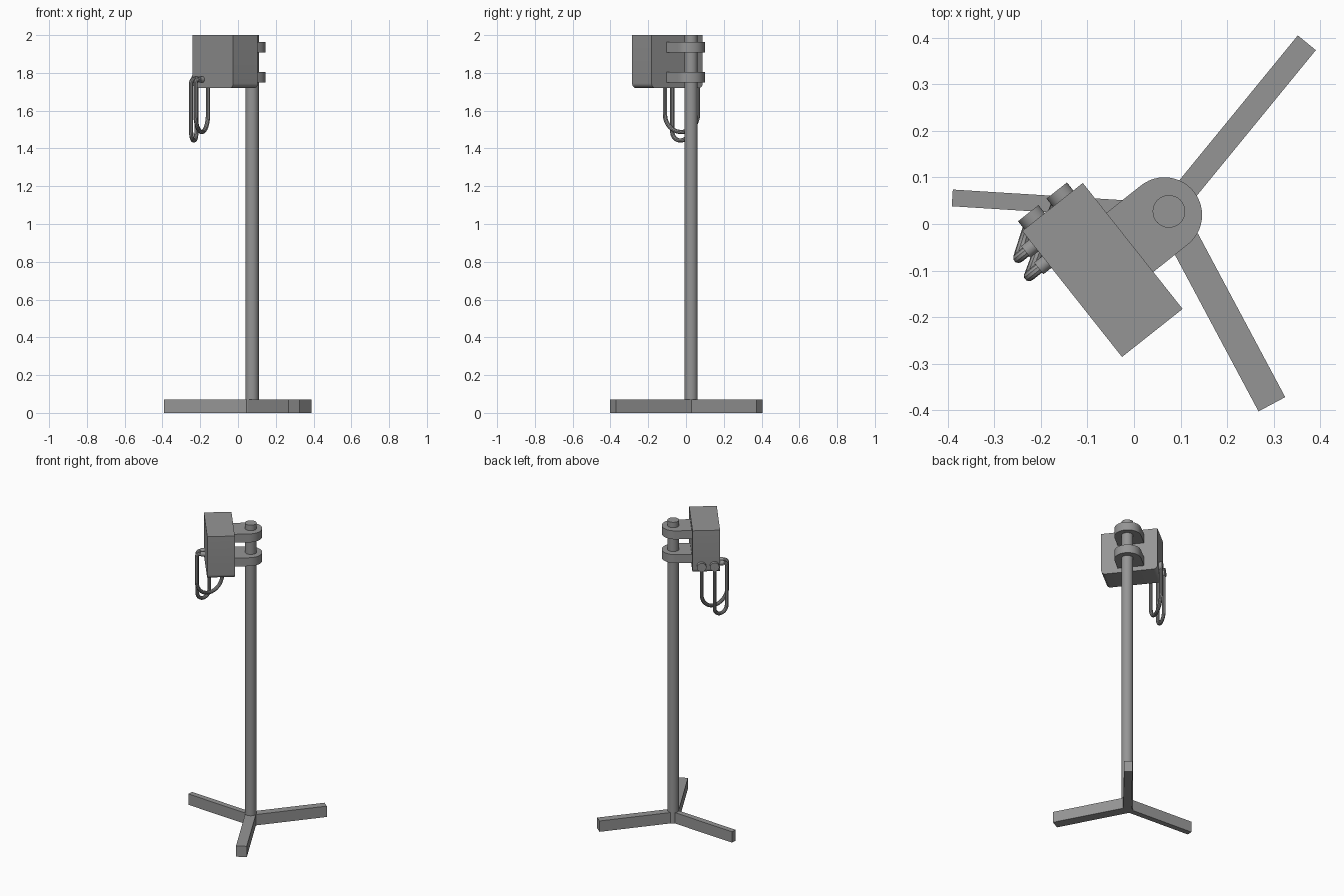
import bpy, bmesh, math
from mathutils import Vector, Matrix

if "Cube" in bpy.data.objects:
    bpy.data.objects.remove(bpy.data.objects["Cube"])

grey = bpy.data.materials.new("mid_grey")
grey.use_nodes = True
grey.diffuse_color = (0.3, 0.3, 0.3, 1)
grey.node_tree.nodes["Principled BSDF"].inputs["Base Color"].default_value = (0.3, 0.3, 0.3, 1)

POLE = Vector((0.075, 0.027, 0))
CORNER = Vector((-0.24, -0.015, 0))       # rear outer corner of the housing
ANGLE = math.atan2(0.103, 0.13)
S = Vector((math.cos(ANGLE), math.sin(ANGLE), 0))    # across the housing, towards the pole
L = Vector((S.y, -S.x, 0))                           # along the housing
UP = Vector((0, 0, 1))


def finish(obj, smooth=True):
    obj.data.materials.clear()
    obj.data.materials.append(grey)
    bpy.ops.object.select_all(action='DESELECT')
    obj.select_set(True)
    bpy.context.view_layer.objects.active = obj
    if smooth:
        bpy.ops.object.shade_smooth_by_angle(angle=math.radians(35))
    return obj


def prism(name, outline, offset, smooth=True):
    """Extrude a closed outline of points along an offset."""
    bm = bmesh.new()
    face = bm.faces.new([bm.verts.new(p) for p in outline])
    new = bmesh.ops.extrude_face_region(bm, geom=[face])["geom"]
    bmesh.ops.translate(bm, vec=offset, verts=[v for v in new if isinstance(v, bmesh.types.BMVert)])
    bmesh.ops.recalc_face_normals(bm, faces=bm.faces)
    mesh = bpy.data.meshes.new(name)
    bm.to_mesh(mesh)
    bm.free()
    obj = bpy.data.objects.new(name, mesh)
    bpy.context.collection.objects.link(obj)
    return finish(obj, smooth)


def rod(name, start, end, radius, sides=32):
    axis = end - start
    bpy.ops.mesh.primitive_cylinder_add(vertices=sides, radius=radius, depth=axis.length,
                                        location=(start + end) / 2,
                                        rotation=axis.to_track_quat('Z', 'Y').to_euler())
    obj = bpy.context.object
    obj.name = name
    return finish(obj)


def arc(centre, u, v, start, end, steps):
    return [centre + u * math.cos(a) + v * math.sin(a)
            for a in (math.radians(start + (end - start) * i / steps) for i in range(steps + 1))]


# Pole
rod("pole", POLE, POLE + UP * 2, 0.035)

# Three flat feet spreading from the pole
for name, tip, width in (("rear_left_foot", (0.371, 0.389, 0), 0.05),
                         ("front_left_foot", (0.296, -0.387, 0), 0.065),
                         ("right_foot", (-0.39, 0.056, 0), 0.036)):
    tip = Vector(tip)
    side = (tip - POLE).normalized().cross(UP) * width / 2
    prism(name, [POLE - side, tip - side, tip + side, POLE + side], UP * 0.072, False)

# Housing, rounded along both lower ends
length, width, low, high, r = 0.345, 0.166, 1.72, 2.0, 0.025
base = CORNER + UP * low
profile = [base + UP * (high - low)]
profile += arc(base + (L + UP) * r, L * r, UP * r, 180, 270, 6)
profile += arc(base + L * (length - r) + UP * r, L * r, UP * r, 270, 360, 6)
profile += [base + L * length + UP * (high - low)]
prism("housing", profile, S * width)

# Clamp arms joining the housing to the pole
hub = POLE - S * 0.0125
for name, z in (("lower_arm", 1.75), ("upper_arm", 1.908)):
    c = hub + UP * z
    outline = arc(c, S * 0.081, L * 0.081, -90, 90, 24)
    outline += [c + L * 0.081 - S * 0.17, c - L * 0.081 - S * 0.17]
    prism(name, outline, UP * 0.056)

# Round glands, side plugs and the hanging cable loops between them
for name, across, along, reach, bottom in (("outer", 0.034, 0.04, 0.042, 1.442),
                                           ("inner", 0.112, 0.085, 0.048, 1.487)):
    z = UP * 1.765
    gland = CORNER + S * across + z
    rod(name + "_gland", gland + L * 0.01, gland - L * 0.022, 0.028)
    plug = CORNER + L * along + z
    rod(name + "_plug", plug + S * 0.01, plug - S * 0.022, 0.016, 24)

    bend = 0.018
    outer = plug - S * reach
    gland_foot = gland - L * 0.011
    flat = (gland_foot - outer) / 2
    centre = (gland_foot + outer) / 2
    centre.z = bottom + flat.length
    path = [plug]
    path += arc(outer + S * bend - UP * bend, -S * bend, UP * bend, 90, 0, 6)
    path += arc(centre, flat, UP * flat.length, 180, 360, 20)
    path += [gland_foot]

    curve = bpy.data.curves.new(name + "_cable", 'CURVE')
    curve.dimensions = '3D'
    curve.bevel_depth = 0.0115
    curve.bevel_resolution = 3
    curve.use_fill_caps = True
    spline = curve.splines.new('POLY')
    spline.points.add(len(path) - 1)
    for point, p in zip(spline.points, path):
        point.co = (*p, 1)
    cable = bpy.data.objects.new(name + "_cable", curve)
    bpy.context.collection.objects.link(cable)
    bpy.ops.object.select_all(action='DESELECT')
    cable.select_set(True)
    bpy.context.view_layer.objects.active = cable
    bpy.ops.object.convert(target='MESH')
    finish(bpy.context.object)
